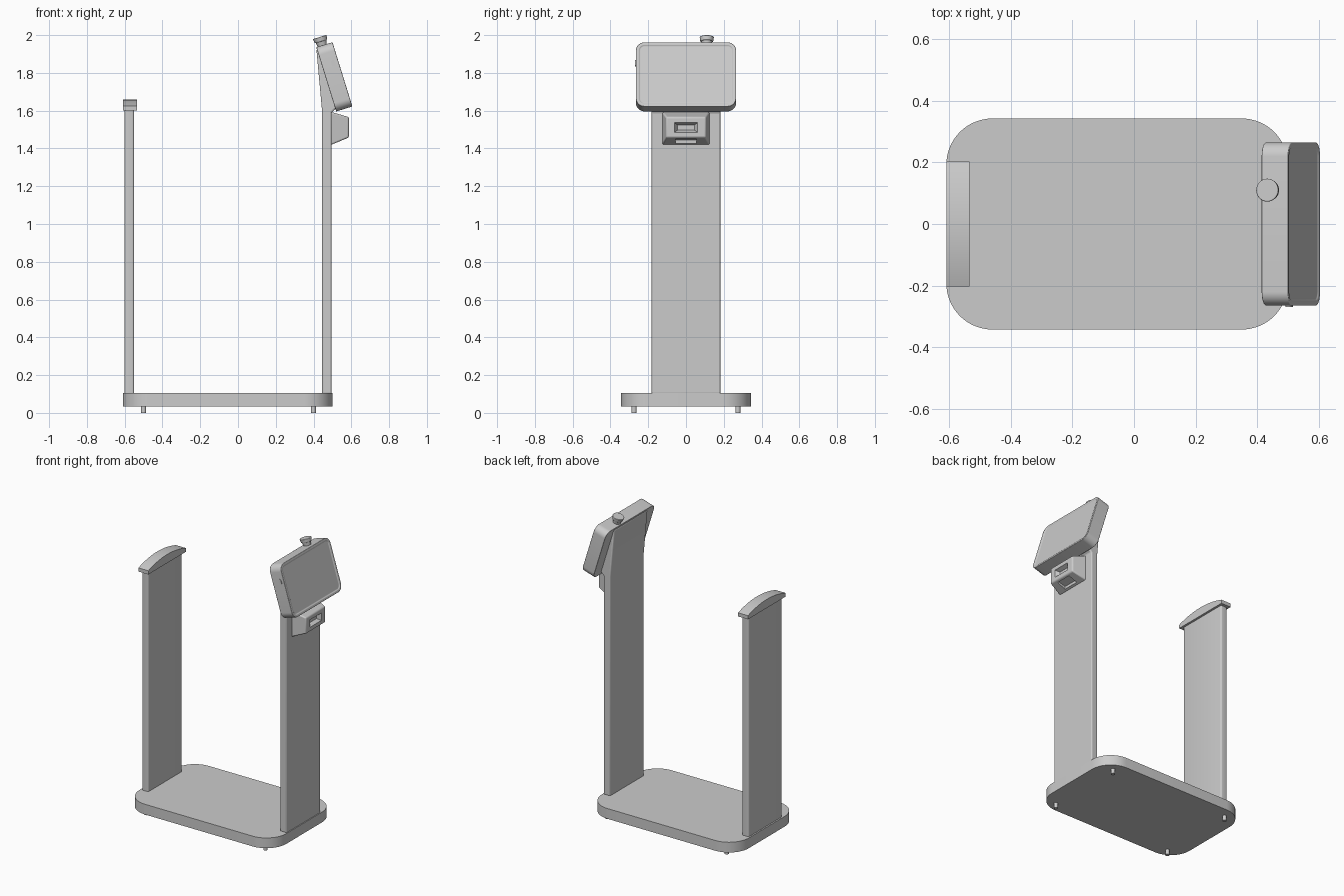
import bpy, bmesh, math
from mathutils import Matrix, Vector

cube = bpy.data.objects.get("Cube")
if cube:
    bpy.data.objects.remove(cube, do_unlink=True)

grey = bpy.data.materials.new("satin grey")
grey.use_nodes = True
colour = (0.6, 0.6, 0.6, 1)
grey.diffuse_color = colour
grey.node_tree.nodes["Principled BSDF"].inputs["Base Color"].default_value = colour

# For each extrusion axis: places (a, b, depth) as x, y, z
PLACE = {"x": lambda a, b, d: (d, a, b),
         "y": lambda a, b, d: (a, d, b),
         "z": lambda a, b, d: (a, b, d)}


def finish(name, bm, matrix=None, bevel=0):
    bmesh.ops.recalc_face_normals(bm, faces=bm.faces)
    mesh = bpy.data.meshes.new(name)
    bm.to_mesh(mesh)
    bm.free()
    mesh.materials.append(grey)
    obj = bpy.data.objects.new(name, mesh)
    bpy.context.collection.objects.link(obj)
    if matrix:
        obj.matrix_world = matrix
    if bevel:
        mod = obj.modifiers.new("soft edges", "BEVEL")
        mod.width, mod.segments = bevel, 3
        mod.limit_method, mod.angle_limit = "ANGLE", math.radians(40)
    bpy.ops.object.select_all(action="DESELECT")
    obj.select_set(True)
    bpy.context.view_layer.objects.active = obj
    bpy.ops.object.shade_smooth_by_angle(angle=math.radians(30))
    return obj


def prism(points, axis, lo, hi):
    bm = bmesh.new()
    rings = [[bm.verts.new(PLACE[axis](a, b, d)) for a, b in points] for d in (lo, hi)]
    bm.faces.new(rings[0])
    bm.faces.new(rings[1])
    n = len(points)
    for i in range(n):
        j = (i + 1) % n
        bm.faces.new((rings[0][i], rings[0][j], rings[1][j], rings[1][i]))
    bmesh.ops.recalc_face_normals(bm, faces=bm.faces)
    return bm


def rounded(a0, a1, b0, b1, r, steps=10):
    corners = ((a1 - r, b1 - r), (a0 + r, b1 - r), (a0 + r, b0 + r), (a1 - r, b0 + r))
    pts = []
    for q, (ca, cb) in enumerate(corners):
        for i in range(steps + 1):
            t = math.pi / 2 * (q + i / steps)
            pts.append((ca + r * math.cos(t), cb + r * math.sin(t)))
    return pts


def recess(bm, direction, border, depth):
    face = max(bm.faces, key=lambda f: (f.normal.dot(Vector(direction)) > 0.95, f.calc_area()))
    bmesh.ops.inset_region(bm, faces=[face], thickness=border)
    bmesh.ops.inset_region(bm, faces=[face], thickness=0.004, depth=-depth)


def cone(name, r1, r2, height, matrix, bevel=0):
    bm = bmesh.new()
    bmesh.ops.create_cone(bm, cap_ends=True, segments=32, radius1=r1, radius2=r2, depth=height)
    return finish(name, bm, matrix, bevel)


# Platform and its four feet
finish("base_platform", prism(rounded(-0.61, 0.5, -0.343, 0.343, 0.15, 16), "z", 0.035, 0.105))
for side, x in (("right", -0.5), ("left", 0.4)):
    for end, y in (("front", -0.275), ("back", 0.275)):
        cone(f"foot_{side}_{end}", 0.013, 0.013, 0.04, Matrix.Translation((x, y, 0.02)))

# Plain post with an arched cap
finish("short_post", prism(rounded(-0.6, -0.55, -0.182, 0.182, 0.01, 4), "z", 0.1, 1.605))
arch = [(-0.203, 1.6), (0.203, 1.6)]
for i in range(25):
    t = 1 - i / 12
    arch.append((0.203 * t, 1.625 + 0.034 * (1 - t * t)))
finish("short_post_cap", prism(arch, "x", -0.61, -0.535))

# Tall post whose head leans back behind the screen
profile = [(0.445, 0.1), (0.495, 0.1), (0.495, 1.59), (0.535, 1.63),
           (0.45, 1.93), (0.415, 1.925), (0.445, 1.6)]
finish("tall_post", prism(profile, "y", -0.182, 0.182), bevel=0.008)

# Tilted screen housing with a shallow display recess
tilt = Matrix.Translation((0.51, 0, 1.779)) @ Matrix.Rotation(-0.3, 4, "Y")
bm = prism(rounded(-0.265, 0.265, -0.178, 0.178, 0.045), "x", -0.045, 0.045)
recess(bm, (1, 0, 0), 0.016, 0.004)
finish("screen_housing", bm, tilt, 0.005)
finish("side_button", prism(rounded(0.006, 0.026, 0.052, 0.088, 0.0095, 5),
                            "y", -0.269, -0.26), tilt)

# Flared knob on the top edge
cone("knob_stem", 0.024, 0.03, 0.03, tilt @ Matrix.Translation((-0.012, 0.11, 0.188)))
cone("knob_head", 0.034, 0.038, 0.025, tilt @ Matrix.Translation((-0.012, 0.11, 0.212)), 0.004)

# Tapered dispenser below the screen, slotted at the front and underneath
bm = bmesh.new()
rings = []
for x, w, low, high in ((0.49, 0.127, 1.418, 1.594), (0.587, 0.105, 1.458, 1.566)):
    rings.append([bm.verts.new((x, y, z)) for y, z in
                  ((-w, low), (w, low), (w, high), (-w, high))])
for ring in rings:
    bm.faces.new(ring)
for i in range(4):
    j = (i + 1) % 4
    bm.faces.new((rings[0][i], rings[0][j], rings[1][j], rings[1][i]))
dispenser = finish("dispenser", bm, bevel=0.008)


def cutter(name, bm):
    obj = finish(name, bm)
    obj.hide_render = True
    obj.hide_set(True)
    mod = dispenser.modifiers.new(name, "BOOLEAN")
    mod.object, mod.solver = obj, "EXACT"


# Funnel-shaped front slot
bm = prism([(-0.045, 1.497), (0.045, 1.497), (0.045, 1.525), (-0.045, 1.525)], "x", 0.56, 0.6)
for v in bm.verts:
    if v.co.x > 0.58:
        v.co.y *= 1.55
        v.co.z = 1.511 + (v.co.z - 1.511) * 2.2
finish_slot = cutter("front_slot_cutter", bm)
cutter("lower_slot_cutter", prism([(0.51, 1.4), (0.57, 1.4), (0.57, 1.462), (0.51, 1.445)],
                                  "y", -0.055, 0.055))
